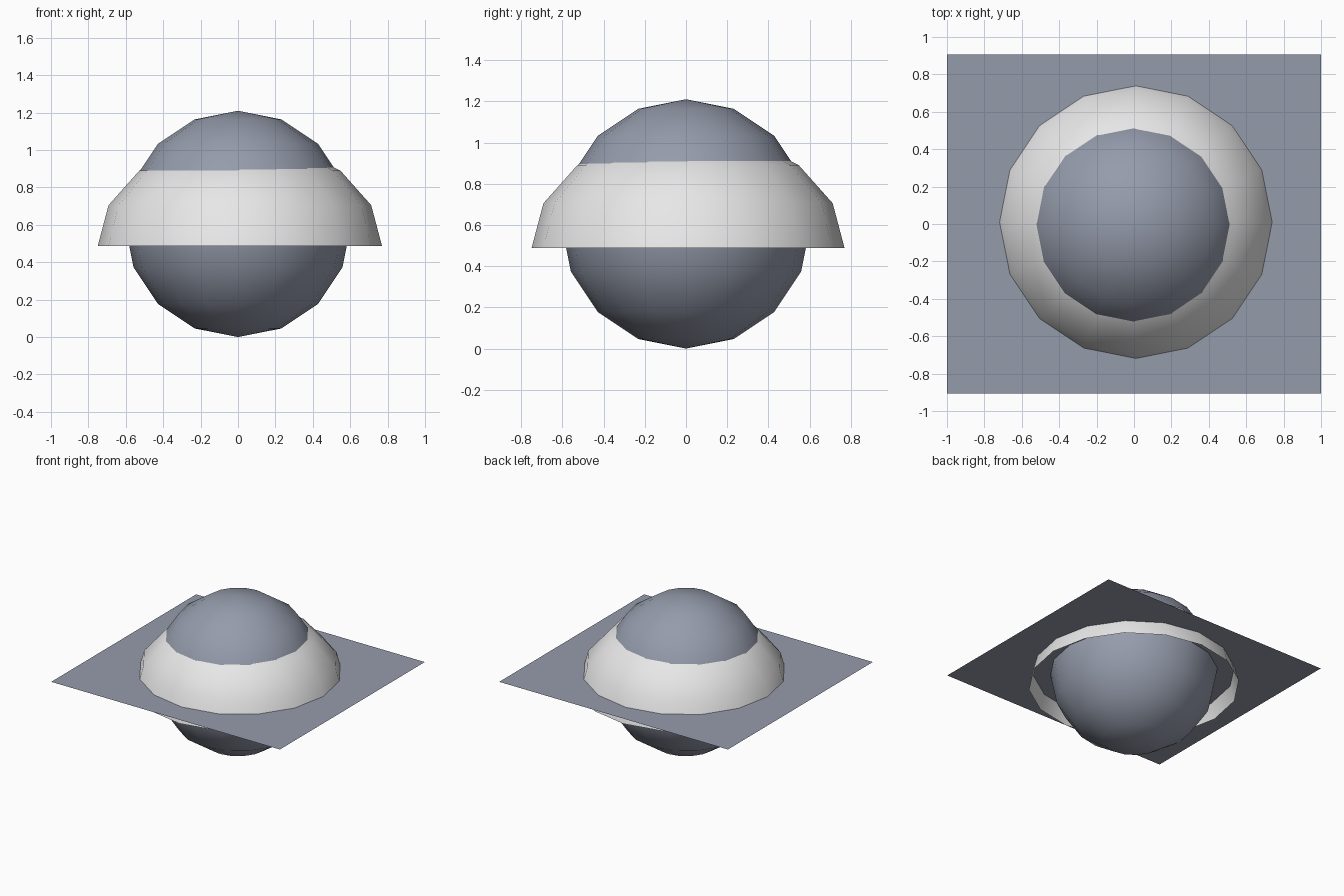
import bpy, bmesh, math
from mathutils import Matrix

cube = bpy.data.objects.get("Cube")
if cube:
    bpy.data.objects.remove(cube, do_unlink=True)


def material(name, rgb):
    mat = bpy.data.materials.new(name)
    mat.use_nodes = True
    mat.diffuse_color = (*rgb, 1)
    mat.node_tree.nodes["Principled BSDF"].inputs["Base Color"].default_value = (*rgb, 1)
    return mat


def add_object(name, bm, mat, location, smooth=True):
    mesh = bpy.data.meshes.new(name)
    bm.to_mesh(mesh)
    bm.free()
    mesh.materials.append(mat)
    for face in mesh.polygons:
        face.use_smooth = smooth
    obj = bpy.data.objects.new(name, mesh)
    obj.location = location
    bpy.context.collection.objects.link(obj)
    return obj


def sphere(radius):
    bm = bmesh.new()
    bmesh.ops.create_uvsphere(bm, u_segments=16, v_segments=8, radius=radius)
    return bm


slate = material("slate_blue", (0.30, 0.33, 0.41))
pale = material("pale_grey", (0.8, 0.8, 0.8))
MID = 0.605

# Round core
add_object("core_sphere", sphere(MID), slate, (0, 0, MID))

# Open, slightly flattened dome around the core
dome = sphere(0.76)
below = [v for v in dome.verts if v.co.z < -0.01]
bmesh.ops.delete(dome, geom=below, context='VERTS')
bmesh.ops.scale(dome, vec=(1, 1, 0.75), verts=dome.verts)
add_object("dome_shell", dome, pale, (0.01, 0.01, 0.487))

# Flat sheet through the middle
sheet = bmesh.new()
bmesh.ops.create_grid(sheet, x_segments=1, y_segments=1, size=1,
                      matrix=Matrix.Diagonal((1, 0.905, 1, 1)))
add_object("flat_sheet", sheet, slate, (0, 0, MID), smooth=False)
